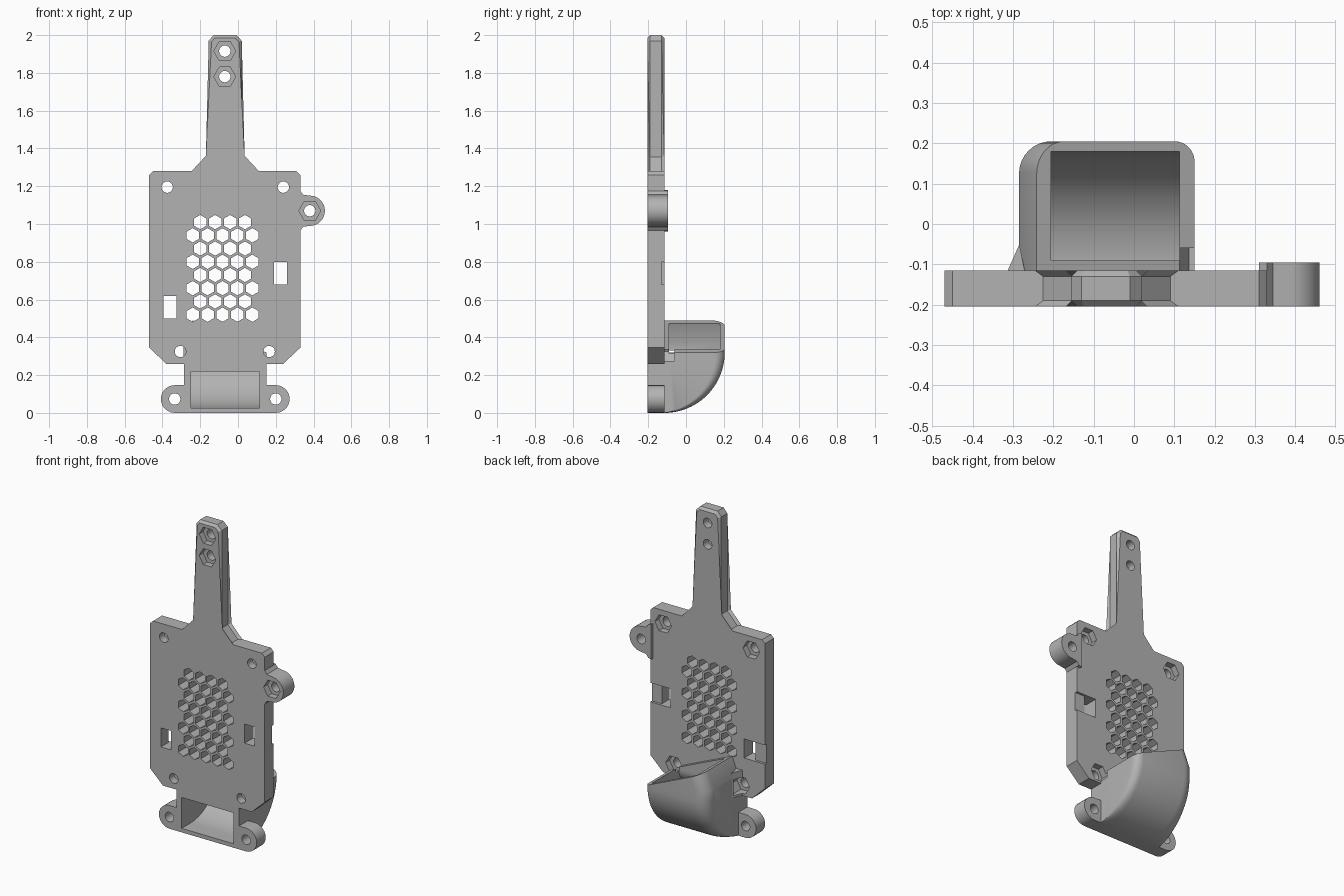
import bpy, bmesh, math
from mathutils import Vector

cube = bpy.data.objects.get("Cube")
if cube:
    bpy.data.objects.remove(cube)

grey = bpy.data.materials.new("light grey plastic")
grey.use_nodes = True
GREY = (0.45, 0.45, 0.45, 1)
grey.diffuse_color = GREY
grey.node_tree.nodes["Principled BSDF"].inputs["Base Color"].default_value = GREY

FRONT, BACK = -0.205, -0.115


def add_prism(bm, pts, lo, hi, axis="y"):
    """Extrude a flat outline along y (outline in xz), x (in yz) or z (in xy)."""
    place = {"y": lambda u, v, w: (u, w, v),
             "x": lambda u, v, w: (w, u, v),
             "z": lambda u, v, w: (u, v, w)}[axis]
    a = [bm.verts.new(place(u, v, lo)) for u, v in pts]
    b = [bm.verts.new(place(u, v, hi)) for u, v in pts]
    bm.faces.new(a)
    bm.faces.new(b[::-1])
    for i in range(len(pts)):
        j = (i + 1) % len(pts)
        bm.faces.new((a[i], b[i], b[j], a[j]))


def arc(cx, cz, r, start, end, n=12):
    angles = [math.radians(start + (end - start) * i / n) for i in range(n + 1)]
    return [(cx + r * math.cos(t), cz + r * math.sin(t)) for t in angles]


def ring(cx, cz, r, n, start=0):
    return arc(cx, cz, r, start, start + 360, n)[:-1]


def rect(x0, x1, z0, z1):
    return [(x0, z0), (x1, z0), (x1, z1), (x0, z1)]


def trim(bm, point, normal):
    """Cut away everything beyond a plane and close the opening."""
    cut = bmesh.ops.bisect_plane(bm, geom=bm.verts[:] + bm.edges[:] + bm.faces[:],
                                 plane_co=point, plane_no=normal, clear_outer=True)
    edges = [e for e in cut["geom_cut"] if isinstance(e, bmesh.types.BMEdge)]
    bmesh.ops.holes_fill(bm, edges=edges, sides=0)


def finish(bm, name):
    bmesh.ops.recalc_face_normals(bm, faces=bm.faces[:])
    mesh = bpy.data.meshes.new(name)
    bm.to_mesh(mesh)
    bm.free()
    mesh.materials.append(grey)
    obj = bpy.data.objects.new(name, mesh)
    bpy.context.collection.objects.link(obj)
    return obj


def cut(obj, *cutters):
    bpy.context.view_layer.objects.active = obj
    for c in cutters:
        mod = obj.modifiers.new("cut", "BOOLEAN")
        mod.operation, mod.solver, mod.object = "DIFFERENCE", "EXACT", c
        bpy.ops.object.modifier_apply(modifier=mod.name)


# Plate with handle and two lower lugs
outline = [(-0.285, 0.26), (-0.38, 0.26), (-0.47, 0.345), (-0.47, 1.26), (-0.45, 1.28),
           (-0.225, 1.28), (-0.155, 1.355), (-0.155, 1.97), (-0.13, 2), (-0.01, 2),
           (0.02, 1.97), (0.02, 1.355), (0.09, 1.28), (0.31, 1.28), (0.33, 1.26),
           (0.33, 0.345), (0.24, 0.26), (0.15, 0.26), (0.15, 0.147)]
outline += arc(0.2, 0.0735, 0.0735, 90, -90)
outline += arc(-0.335, 0.0735, 0.0735, 270, 90)
outline += [(-0.285, 0.147)]
bm = bmesh.new()
add_prism(bm, outline, FRONT, BACK)
handle_edges = [e for e in bm.edges
                if abs(e.verts[0].co.y - e.verts[1].co.y) < 0.01
                and max(v.co.z for v in e.verts) > 1.3]
bmesh.ops.bevel(bm, geom=handle_edges, offset=0.015, segments=1, affect="EDGES")
plate = finish(bm, "mounting_plate")

# Side lug, thicker than the plate
bm = bmesh.new()
add_prism(bm, [(0.31, 0.96), (0.33, 0.965), (0.345, 0.985)] + arc(0.38, 1.07, 0.08, -90, 90, 20)
          + [(0.345, 1.155), (0.33, 1.175), (0.31, 1.18)], FRONT, -0.095)
lug = finish(bm, "side_lug")

# Curved air scoop with rounded sides and a slanted rim
bm = bmesh.new()
steps = 8
sides = [(-0.285, 0.08, 1), (0.15, 0.05, -1)]
for wall, r, sign in sides:
    lean = 0.09 if sign > 0 else 0
    for k in range(steps + 1):
        t = math.pi / 2 * k / steps
        x = wall + sign * r * (1 - math.cos(t))
        inset = r * (1 - math.sin(t))
        for i in range(25):
            a = math.pi / 2 * i / 24
            rad = 0.32 - inset * math.sin(a)
            bm.verts.new((x, BACK + rad * math.sin(a), 0.32 - rad * math.cos(a)))
        rear = BACK + 0.32 - inset
        for y in (rear, BACK - 0.005):
            bm.verts.new((x, y, 0.385))
            bm.verts.new((x + lean, y, 0.6))
    bm.verts.new((wall, BACK - 0.005, 0))
hull = bmesh.ops.convex_hull(bm, input=bm.verts[:])
loose = {g for g in hull["geom_interior"] + hull["geom_unused"] if isinstance(g, bmesh.types.BMVert)}
bmesh.ops.delete(bm, geom=list(loose), context="VERTS")
trim(bm, Vector((0.15, 0, 0.32)), Vector((0.4, 0, 0.92)))
scoop = finish(bm, "air_scoop")

# Wedge joining scoop wall to plate
bm = bmesh.new()
add_prism(bm, [(-0.315, BACK - 0.005), (-0.284, -0.05), (-0.27, BACK - 0.005)], 0.26, 0.42, "z")
wedge = finish(bm, "scoop_wedge")

# Cutter: bent air passage
bm = bmesh.new()
passage = [(-0.25, 0.025)] + arc(BACK, 0.32, 0.295, -90, 0, 24)
passage += [(0.18, 0.7), (-0.09, 0.7)] + arc(-0.19, 0.32, 0.1, 0, -90) + [(-0.25, 0.22)]
add_prism(bm, passage, -0.25, 0.113, "x")
trim(bm, Vector((-0.205, 0, 0.475)), Vector((-0.92, 0, 0.4)))
passage_cutter = finish(bm, "passage_cutter")

# Cutter: round holes, vent hexagons and windows through the plate
corner_holes = [(-0.375, 1.195), (0.24, 1.195), (-0.305, 0.325), (0.165, 0.325)]
front_nuts = [(-0.07, 1.915), (-0.07, 1.78), (0.38, 1.07)]
bm = bmesh.new()
for x, z in corner_holes + front_nuts + [(-0.335, 0.0735), (0.2, 0.0735)]:
    add_prism(bm, ring(x, z, 0.03, 24), -0.3, 0)
for row in range(8):
    count, first = (5, -0.24) if row % 2 else (4, -0.2)
    for col in range(count):
        add_prism(bm, ring(first + 0.079 * col, 1.01 - 0.07 * row, 0.038, 6, 30), -0.3, 0)
windows = [(-0.395, -0.325, 0.5, 0.62), (0.19, 0.26, 0.68, 0.8)]
for w in windows:
    add_prism(bm, rect(*w), -0.3, 0)
hole_cutter = finish(bm, "hole_cutter")

# Cutter: nut pockets and shallow cable channels
bm = bmesh.new()
for x, z in front_nuts:
    add_prism(bm, ring(x, z, 0.058, 6), -0.25, -0.165)
for x, z in corner_holes:
    add_prism(bm, ring(x, z, 0.058, 6), -0.155, -0.06)
add_prism(bm, rect(-0.5, -0.36, 0.5, 0.62), -0.13, -0.05)
add_prism(bm, rect(0.225, 0.4, 0.68, 0.8), -0.13, -0.05)
pocket_cutter = finish(bm, "pocket_cutter")

cut(plate, hole_cutter, pocket_cutter, passage_cutter)
cut(lug, hole_cutter, pocket_cutter)
cut(scoop, passage_cutter, pocket_cutter)
cut(wedge, pocket_cutter)
for c in (passage_cutter, hole_cutter, pocket_cutter):
    bpy.data.objects.remove(c)

# Smooth the curved walls, keep the edges sharp
bpy.ops.object.select_all(action="DESELECT")
for obj in (plate, lug, scoop, wedge):
    obj.select_set(True)
bpy.context.view_layer.objects.active = plate
bpy.ops.object.shade_smooth_by_angle(angle=math.radians(25))
